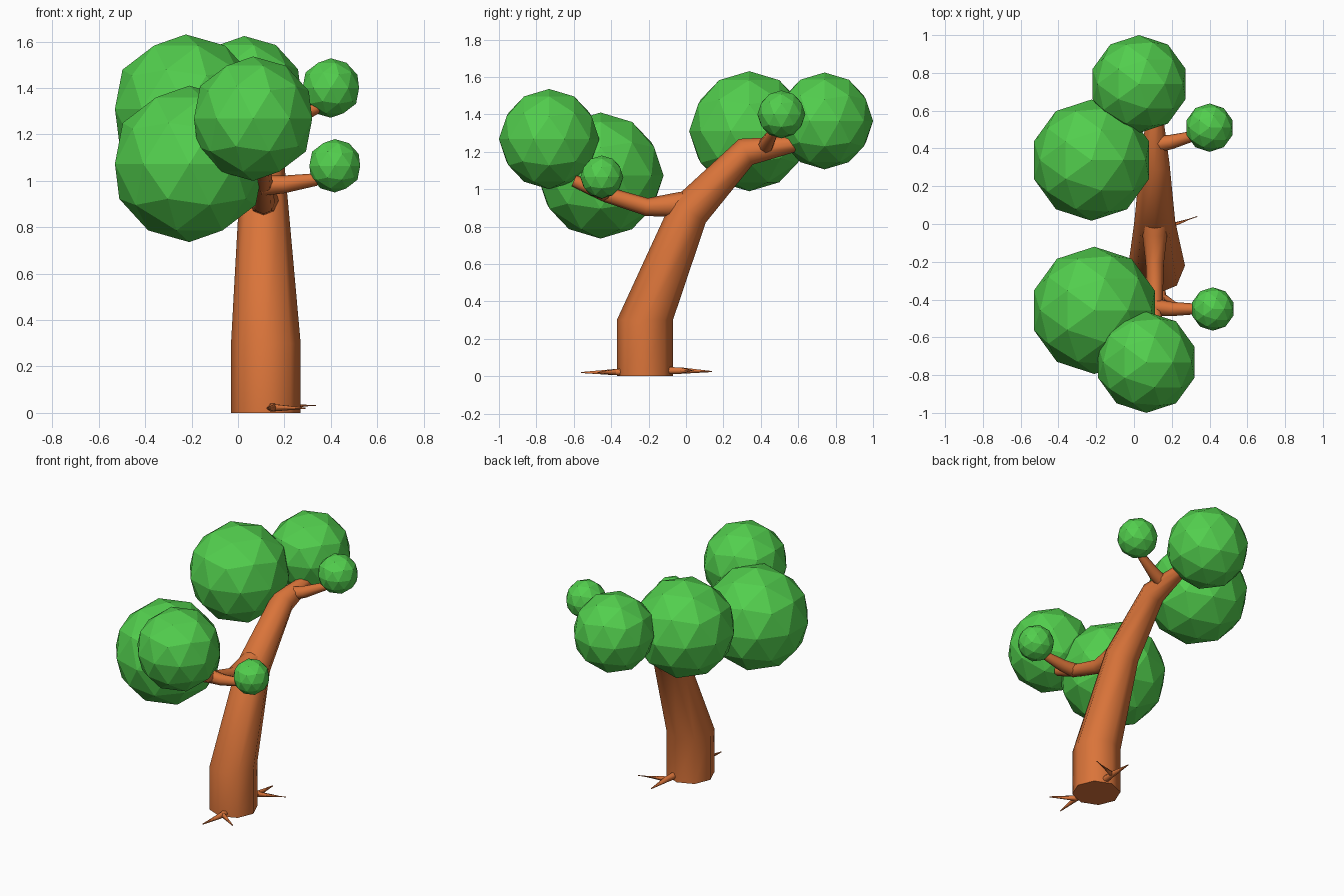
import bpy, bmesh, math
from mathutils import Vector

if "Cube" in bpy.data.objects:
    bpy.data.objects.remove(bpy.data.objects["Cube"])


def material(name, rgb):
    m = bpy.data.materials.new(name)
    m.diffuse_color = (*rgb, 1)
    m.use_nodes = True
    m.node_tree.nodes["Principled BSDF"].inputs["Base Color"].default_value = m.diffuse_color
    return m


BARK = material("orange_bark", (0.70, 0.175, 0.042))
LEAF = material("leaf_green", (0.085, 0.62, 0.075))


def add_object(name, bm, mat):
    me = bpy.data.meshes.new(name)
    bm.to_mesh(me)
    bm.free()
    me.materials.append(mat)
    ob = bpy.data.objects.new(name, me)
    bpy.context.collection.objects.link(ob)
    return ob


def limb(name, points, level=(), sides=8):
    """Tapered smooth tube through (x, y, z, radius); rings in level stay horizontal."""
    bm = bmesh.new()
    pts = [Vector(p[:3]) for p in points]
    rings = []
    for i, p in enumerate(pts):
        t = Vector((0, 0, 0))
        if i > 0:
            t += (p - pts[i - 1]).normalized()
        if i < len(pts) - 1:
            t += (pts[i + 1] - p).normalized()
        t = Vector((0, 0, 1)) if i in level else t.normalized()
        ref = Vector((1, 0, 0)) if abs(t.x) < 0.7 else Vector((0, 1, 0))
        u = (ref - t * ref.dot(t)).normalized()
        v = t.cross(u)
        ring = []
        for k in range(sides):
            a = 2 * math.pi * k / sides
            ring.append(bm.verts.new(p + (u * math.cos(a) + v * math.sin(a)) * points[i][3]))
        rings.append(ring)
    for a, b in zip(rings, rings[1:]):
        for k in range(sides):
            n = (k + 1) % sides
            bm.faces.new((a[k], a[n], b[n], b[k])).smooth = True
    bm.faces.new(rings[0][::-1])
    bm.faces.new(rings[-1])
    bmesh.ops.recalc_face_normals(bm, faces=bm.faces)
    return add_object(name, bm, BARK)


# Leaning trunk, continuing into the rear limb
limb("trunk", [(0.12, -0.22, 0.0, 0.15), (0.12, -0.22, 0.30, 0.15),
               (0.11, 0.015, 0.88, 0.108), (0.11, 0.32, 1.20, 0.078),
               (0.11, 0.60, 1.245, 0.04)], level=(0, 1))

# Front limb and the two side twigs
limb("front_limb", [(0.11, 0.05, 0.92, 0.08), (0.11, -0.06, 0.915, 0.065),
                    (0.11, -0.21, 0.905, 0.048), (0.11, -0.42, 0.97, 0.042),
                    (0.11, -0.60, 1.045, 0.032)])
limb("front_twig", [(0.10, -0.44, 0.98, 0.045), (0.20, -0.45, 0.985, 0.038),
                    (0.33, -0.45, 1.005, 0.028), (0.39, -0.45, 1.04, 0.022)])
limb("rear_twig", [(0.11, 0.42, 1.22, 0.045), (0.20, 0.435, 1.25, 0.038),
                   (0.33, 0.47, 1.31, 0.026), (0.39, 0.50, 1.36, 0.02)])

# Forked roots: start, fork and two tips each
ROOTS = {
    "front_root": [(0.14, -0.28, 0.025), (0.15, -0.38, 0.022), (0.125, -0.56, 0.02), (0.29, -0.47, 0.02)],
    "rear_root": [(0.15, -0.13, 0.03), (0.16, -0.02, 0.03), (0.165, 0.14, 0.025), (0.335, 0.04, 0.032)],
}
for name, (start, fork, tip_a, tip_b) in ROOTS.items():
    limb(name + "_main", [(*start, 0.024), (*fork, 0.019), (*tip_a, 0.003)], sides=6)
    limb(name + "_fork", [(*start, 0.022), (*fork, 0.018), (*tip_b, 0.003)], sides=6)

# Faceted leaf balls: centre and radius
LEAVES = {
    "front_large_leaves": (-0.21, -0.457, 1.073, 0.337),
    "front_tip_leaves": (0.065, -0.732, 1.268, 0.268),
    "rear_large_leaves": (-0.225, 0.338, 1.31, 0.321),
    "rear_tip_leaves": (0.027, 0.741, 1.365, 0.259),
    "rear_small_leaves": (0.40, 0.51, 1.40, 0.128),
    "front_small_leaves": (0.417, -0.45, 1.065, 0.115),
}
for name, (x, y, z, r) in LEAVES.items():
    bm = bmesh.new()
    bmesh.ops.create_icosphere(bm, subdivisions=2, radius=r)
    add_object(name, bm, LEAF).location = (x, y, z)
